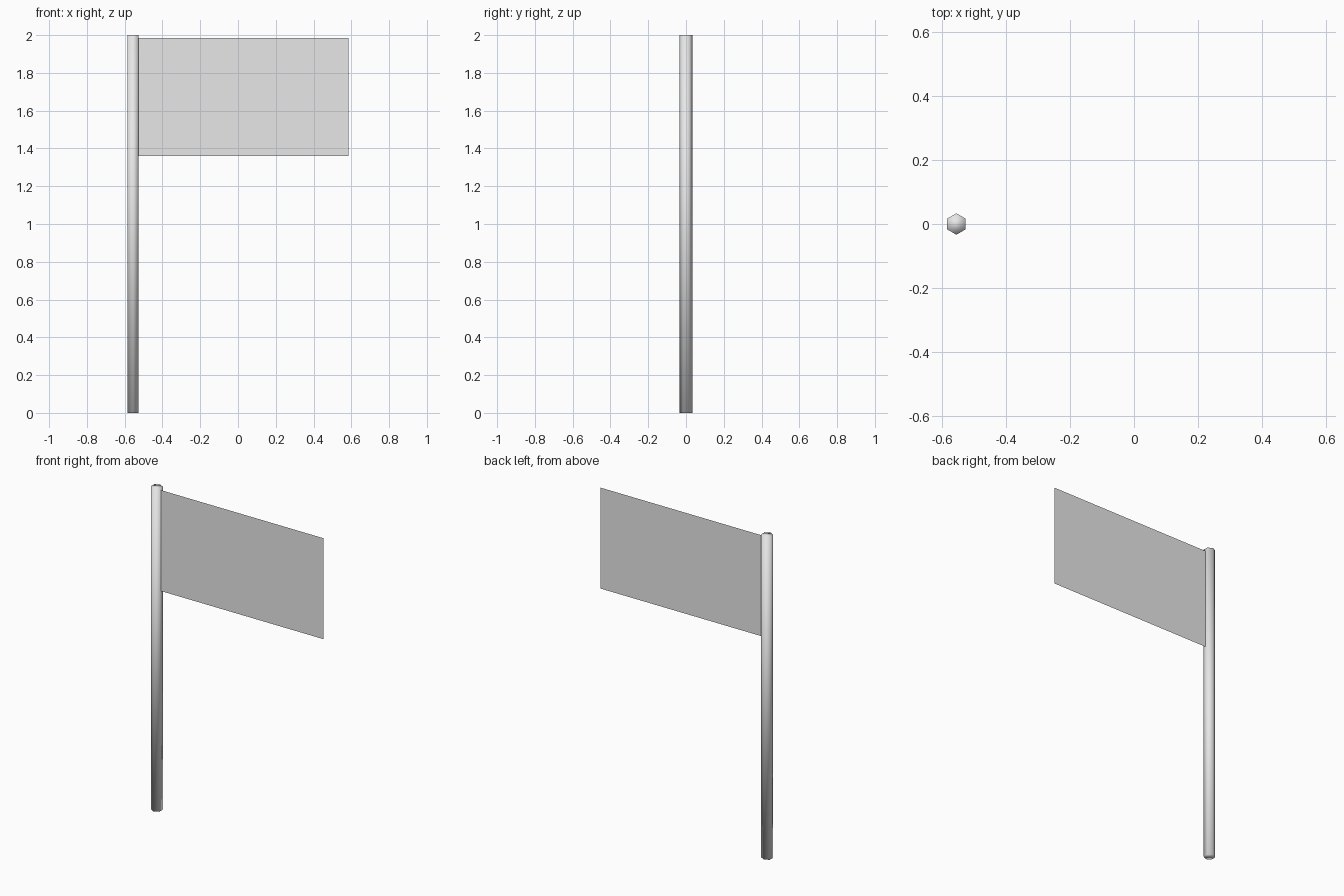
import bpy
import math

cube = bpy.data.objects.get("Cube")
if cube:
    bpy.data.objects.remove(cube, do_unlink=True)

# One plain grey for both parts
GREY = (0.8, 0.8, 0.8, 1.0)
grey = bpy.data.materials.new("plain grey")
grey.use_nodes = True
grey.diffuse_color = GREY
grey.node_tree.nodes["Principled BSDF"].inputs["Base Color"].default_value = GREY

POLE_X, POLE_RADIUS, HEIGHT = -0.556, 0.0335, 2.0
FLAG_RIGHT, FLAG_BOTTOM, FLAG_TOP = 0.585, 1.36, 1.985


def finish(name):
    obj = bpy.context.object
    obj.name = obj.data.name = name
    obj.data.materials.append(grey)
    return obj


# Six-sided pole with corners towards front and back, softly shaded over its caps
bpy.ops.mesh.primitive_cylinder_add(vertices=6, radius=POLE_RADIUS, depth=HEIGHT,
                                    location=(POLE_X, 0, HEIGHT / 2))
finish("pole")
bpy.ops.object.shade_smooth()

# Flat single-sheet flag, attached to the pole's left face
flag_left = POLE_X + POLE_RADIUS * math.cos(math.radians(30))
bpy.ops.mesh.primitive_plane_add(
    size=1, rotation=(math.radians(90), 0, 0),
    location=((flag_left + FLAG_RIGHT) / 2, 0, (FLAG_BOTTOM + FLAG_TOP) / 2))
flag = finish("flag")
flag.scale = (FLAG_RIGHT - flag_left, FLAG_TOP - FLAG_BOTTOM, 1)
bpy.ops.object.transform_apply(location=False, rotation=True, scale=True)
